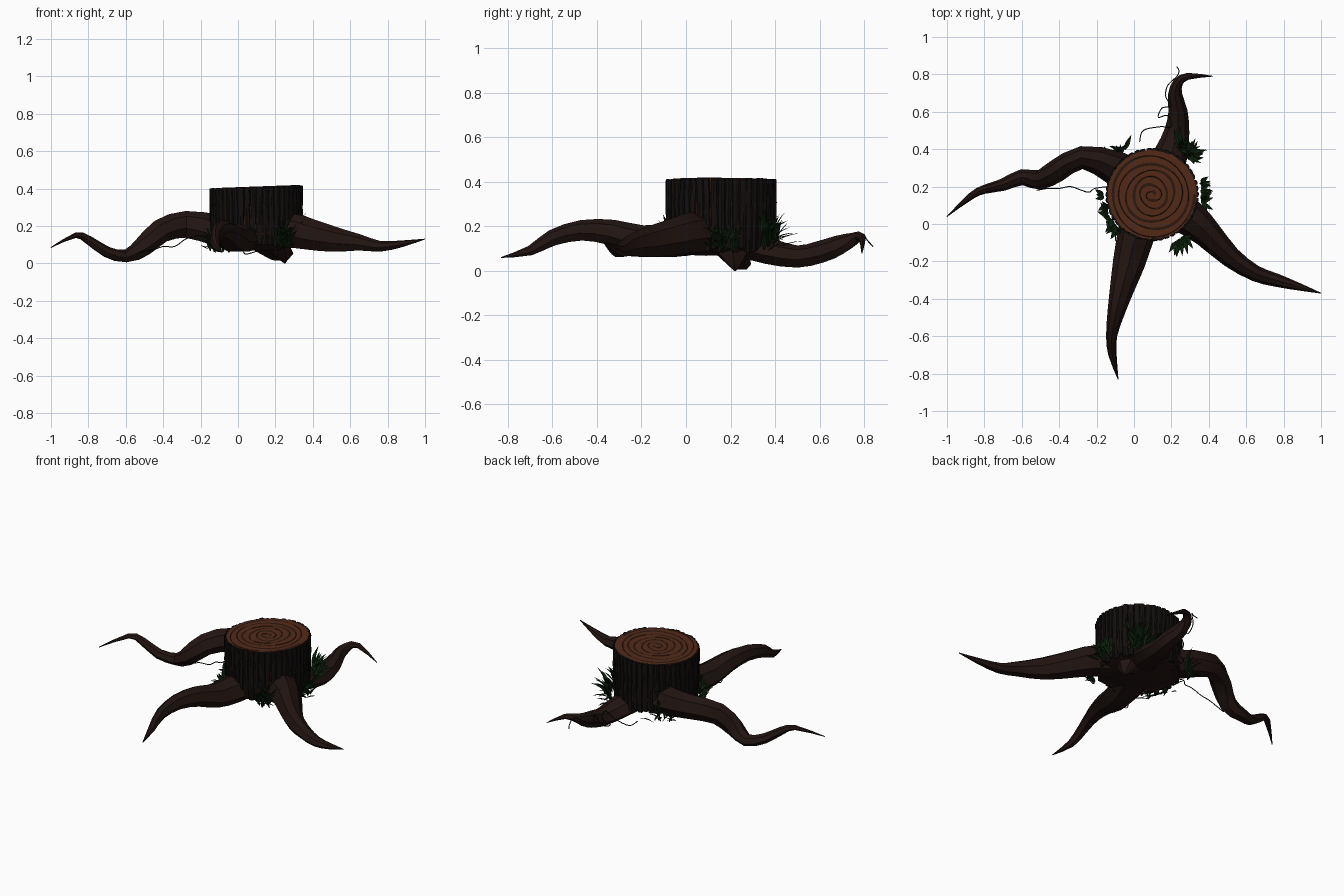
import bpy, math, random
from mathutils import Vector

if "Cube" in bpy.data.objects:
    bpy.data.objects.remove(bpy.data.objects["Cube"])

random.seed(4)
CX, CY, R, TILT = 0.097, 0.158, 0.247, 0.009
UP = Vector((0, 0, 1))


def material(name, rgb):
    m = bpy.data.materials.new(name)
    m.diffuse_color = (*rgb, 1)
    m.use_nodes = True
    m.node_tree.nodes["Principled BSDF"].inputs["Base Color"].default_value = m.diffuse_color
    return m


WOOD = material("root_wood", (0.015, 0.007, 0.0055))
BARK = material("bark", (0.006, 0.0045, 0.004))
CORE = material("inner_bark", (0.028, 0.009, 0.005))
CUT = material("cut_wood", (0.085, 0.023, 0.009))
RING = material("growth_ring", (0.024, 0.009, 0.005))
LEAF = material("leaf", (0.006, 0.020, 0.006))
VINE = material("vine", (0.006, 0.008, 0.005))


def add(name, verts, faces, mat, angle=None):
    me = bpy.data.meshes.new(name)
    me.from_pydata([tuple(v) for v in verts], [], faces)
    me.materials.append(mat)
    ob = bpy.data.objects.new(name, me)
    bpy.context.collection.objects.link(ob)
    if angle:
        bpy.ops.object.select_all(action='DESELECT')
        ob.select_set(True)
        bpy.context.view_layer.objects.active = ob
        bpy.ops.object.shade_smooth_by_angle(angle=math.radians(angle))
    return ob


def spline(rows, steps):
    """Catmull-Rom through rows of any width."""
    p = [rows[0]] + list(rows) + [rows[-1]]
    out = []
    for i in range(1, len(p) - 2):
        for s in range(steps):
            t = s / steps
            out.append([0.5 * (2 * b + (c - a) * t + (2 * a - 5 * b + 4 * c - d) * t * t
                               + (3 * b - a - 3 * c + d) * t ** 3)
                        for a, b, c, d in zip(*p[i - 1:i + 3])])
    return out + [list(rows[-1])]


def sweep(name, rows, mat, sides=7, steps=2, angle=35, pinch=.22):
    """Tapered tube, narrower on top; each row is x, y, z, half width, half height."""
    pts = spline(rows, steps)
    verts, faces = [], []
    for i, q in enumerate(pts):
        tan = Vector(pts[min(i + 1, len(pts) - 1)][:3]) - Vector(pts[max(i - 1, 0)][:3])
        side = tan.cross(UP).normalized()
        up = side.cross(tan).normalized()
        for k in range(sides):
            a = math.pi / 2 + 2 * math.pi * k / sides
            c, s = math.cos(a), math.sin(a)
            verts.append(Vector(q[:3]) + side * c * (1 - pinch * s) * max(q[3], .001)
                         + up * s * max(q[4], .001))
    for i in range(len(pts) - 1):
        for k in range(sides):
            a, b = i * sides + k, i * sides + (k + 1) % sides
            faces.append((a, b, b + sides, a + sides))
    faces.append(tuple(range(sides))[::-1])
    faces.append(tuple(range(len(verts) - sides, len(verts))))
    return add(name, verts, faces, mat, angle)


def lathe(name, rings, mat, n=48, angle=40):
    """Stacked rings of (centre x, centre y, z, radius), capped both ends."""
    verts = [(x + r * math.cos(2 * math.pi * k / n), y + r * math.sin(2 * math.pi * k / n),
              z + (TILT * r * math.cos(2 * math.pi * k / n) / R if z > .3 else 0))
             for x, y, z, r in rings for k in range(n)]
    faces = [(i * n + k, i * n + (k + 1) % n, (i + 1) * n + (k + 1) % n, (i + 1) * n + k)
             for i in range(len(rings) - 1) for k in range(n)]
    faces += [tuple(range(n))[::-1], tuple(range(len(verts) - n, len(verts)))]
    return add(name, verts, faces, mat, angle)


# Stump body, cut face, underside and the short downward root
lathe("stump_core", [(CX, CY, .10, .225), (CX, CY, .16, .238), (CX, CY, .403, .236)], CORE)
lathe("cut_face", [(CX, CY, .395, .238), (CX, CY, .409, .238)], CUT)
lathe("underside", [(CX, CY, .07, .12), (CX, CY, .105, .228)], WOOD, 12)
lathe("tap_root", [(.25, .22, .0, .004), (.238, .218, .03, .035), (.18, .205, .1, .10)], WOOD, 7)

# Bark plates around the stump
verts, faces = [], []
N, LEVELS = 46, 7
for i in range(N):
    a0 = 2 * math.pi * i / N
    top, low = random.uniform(.404, .411), random.uniform(.08, .105)
    width = 2 * math.pi / N * random.uniform(.92, 1.12)
    base = len(verts)
    for j in range(LEVELS):
        t = j / (LEVELS - 1)
        a = a0 + random.uniform(-.012, .012)
        for off, r in ((-.5, .235), (-.38, .246), (0, .2495), (.38, .246), (.5, .235)):
            r += random.uniform(-.002, .002) - .01 * (1 - t) ** 3
            ang = a + off * width
            verts.append((CX + r * math.cos(ang), CY + r * math.sin(ang),
                          low + (top - low) * t + TILT * t * math.cos(ang)))
    for j in range(LEVELS - 1):
        for k in range(4):
            v = base + j * 5 + k
            faces.append((v, v + 1, v + 6, v + 5))
    e = base + (LEVELS - 1) * 5
    faces += [tuple(range(e, e + 5)), tuple(range(base, base + 5))[::-1]]
add("bark_plates", verts, faces, BARK)

# Spiral growth rings on the cut face
spiral = []
TURNS, PER = 6, 40
for i in range(TURNS * PER + 1):
    a = 2 * math.pi * i / PER
    r = .008 + .224 * i / (TURNS * PER) + .005 * math.sin(2.3 * a)
    spiral.append((CX + r * math.cos(a), CY + r * math.sin(a),
                   .409 + TILT * r * math.cos(a) / R, .005 + .003 * math.sin(a * 1.7), .002))
sweep("growth_rings", spiral, RING, sides=4, steps=1, pinch=0)

# Four spreading roots
sweep("left_root", [
    (.05, .20, .16, .12, .08), (-.10, .30, .175, .09, .085), (-.28, .355, .205, .06, .075),
    (-.42, .28, .17, .06, .065), (-.51, .235, .085, .052, .055), (-.60, .25, .038, .042, .036),
    (-.70, .21, .06, .032, .03), (-.80, .185, .125, .023, .024), (-.87, .15, .15, .018, .014),
    (-1, .04, .085, .002, .002)], WOOD)
sweep("right_root", [
    (.15, .12, .165, .11, .09), (.30, .03, .17, .095, .095), (.40, -.06, .15, .075, .085),
    (.52, -.18, .125, .055, .07), (.65, -.265, .11, .042, .045), (.76, -.30, .09, .035, .03),
    (.88, -.335, .105, .02, .018), (1, -.37, .13, .002, .002)], WOOD)
sweep("front_root", [
    (.06, .12, .15, .12, .07), (.01, -.06, .135, .098, .08), (-.025, -.2, .135, .085, .07),
    (-.06, -.33, .17, .066, .06), (-.095, -.47, .18, .046, .048), (-.12, -.6, .147, .029, .038),
    (-.115, -.7, .09, .022, .023), (-.085, -.83, .06, .002, .002)], WOOD)
sweep("back_root", [
    (.13, .22, .13, .11, .06), (.2, .38, .085, .088, .06), (.23, .5, .062, .065, .052),
    (.235, .6, .082, .05, .052), (.22, .69, .115, .037, .046), (.235, .755, .145, .026, .028),
    (.29, .79, .155, .018, .015), (.42, .79, .08, .002, .002)], WOOD)


# Leaf tufts around the base
def tuft(name, x, y, z, count, size):
    out = math.atan2(y - CY, x - CX)
    verts, faces = [], []
    for _ in range(count):
        yaw = out + random.uniform(-1.3, 1.3)
        pitch = random.uniform(.5, 1.5)
        length = size * random.uniform(.6, 1)
        flat = Vector((math.cos(yaw), math.sin(yaw), 0))
        side = Vector((-flat.y, flat.x, 0))
        along = Vector((-math.sin(out), math.cos(out), 0))
        p = Vector((x, y, z)) + along * random.uniform(-.06, .06) + UP * random.uniform(-.03, .05)
        base = len(verts)
        for w in (.25, .9, 1, .6, .04):
            half = side * w * .012
            lift = flat * math.sin(pitch) - UP * math.cos(pitch)
            verts += [p - half, p + lift * .004 * w, p + half]
            p = p + (flat * math.cos(pitch) + UP * math.sin(pitch)) * length / 4
            pitch -= .16
        for j in range(4):
            for k in range(2):
                v = base + j * 3 + k
                faces.append((v, v + 1, v + 4, v + 3))
    add(name, verts, faces, LEAF)


for i, spec in enumerate([(-.09, .36, .08, 24, .13), (.28, .36, .12, 34, .15),
                          (.36, .17, .11, 26, .10), (.26, -.07, .11, 32, .12),
                          (-.10, .00, .09, 16, .09), (-.15, .10, .09, 10, .08)]):
    tuft(f"leaf_tuft_{i + 1}", *spec)


# Thin vines trailing along the roots
def vine(name, pts):
    sweep(name, [(*p, .0028, .0028) for p in pts], VINE, sides=5, steps=5, pinch=0)


vine("back_vine", [(.03, .44, .06), (.05, .50, .05), (.14, .52, .08), (.20, .52, .11), (.18, .58, .09),
                   (.13, .57, .06), (.15, .62, .07), (.20, .63, .13), (.17, .68, .10),
                   (.18, .74, .13), (.23, .79, .16), (.24, .82, .13), (.23, .84, .11)])
vine("left_vine", [(-.52, .18, .06), (-.46, .19, .07), (-.40, .19, .09), (-.34, .20, .09),
                   (-.28, .18, .13), (-.24, .17, .14), (-.21, .19, .15), (-.14, .20, .13)])
vine("front_vine", [(-.08, -.02, .08), (-.10, -.08, .11), (-.07, -.14, .13), (-.11, -.19, .10),
                    (-.09, -.25, .13), (-.12, -.30, .14), (-.11, -.37, .16)])
vine("right_vine", [(.33, -.05, .10), (.40, -.11, .10), (.44, -.17, .10), (.50, -.21, .09),
                    (.55, -.26, .10), (.60, -.28, .11)])
